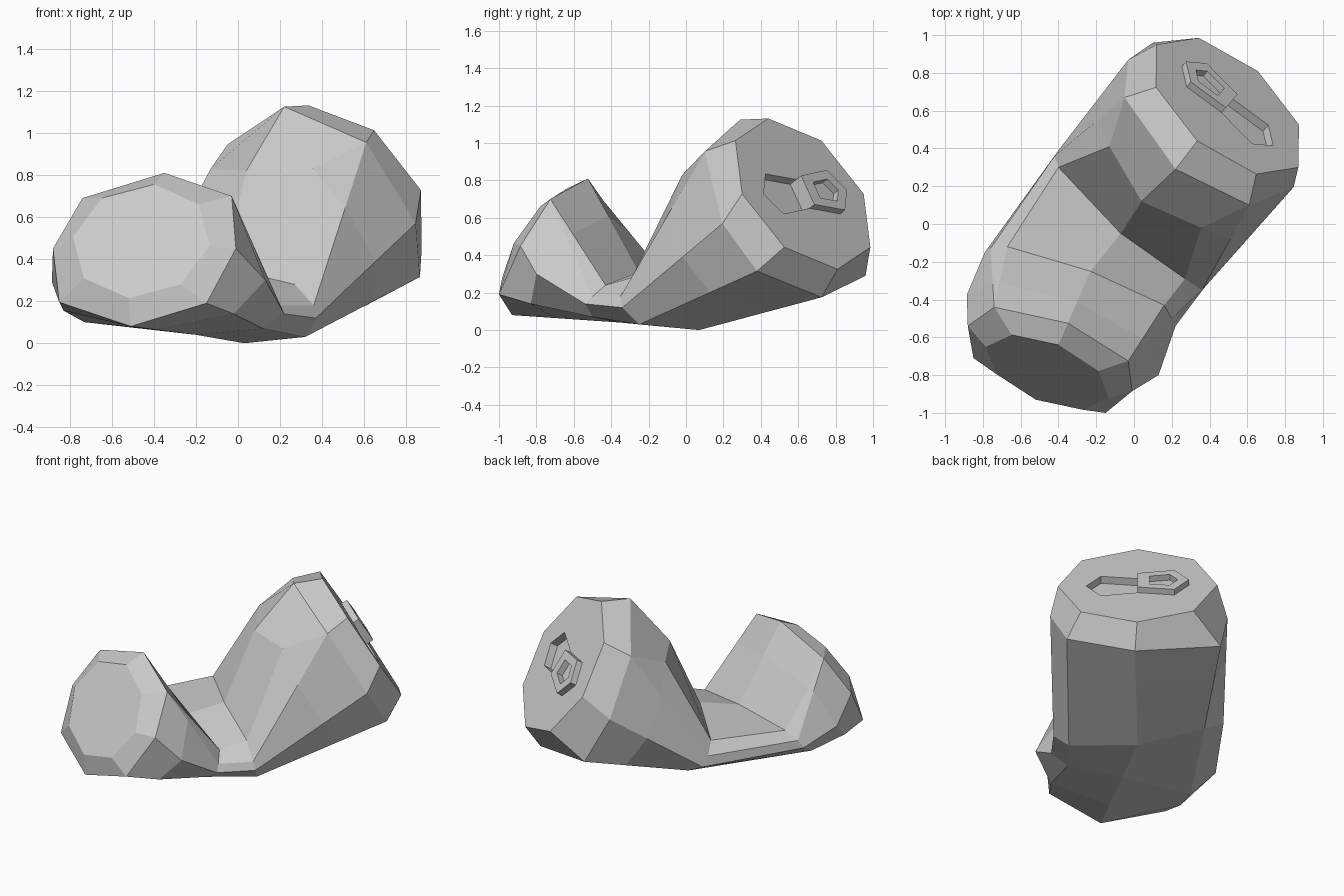
import bpy
import bmesh
from math import cos, sin, pi
from mathutils import Vector

default_cube = bpy.data.objects.get("Cube")
if default_cube:
    bpy.data.objects.remove(default_cube, do_unlink=True)

# One bare metal colour
metal = bpy.data.materials.new("bare_metal_grey")
metal.use_nodes = True
grey = (0.6, 0.6, 0.6, 1)
metal.diffuse_color = grey
metal.node_tree.nodes["Principled BSDF"].inputs["Base Color"].default_value = grey


def octagon(centre, up, side):
    """Octagon stretched along two axes, starting at the top."""
    c, u, s = Vector(centre), Vector(up), Vector(side)
    return [c + u * cos(pi * i / 4) + s * sin(pi * i / 4) for i in range(8)]


def points(*coords):
    return [Vector(c) for c in coords]


def with_creases(ring):
    """Repeat the two upper corners so that crease points can join them."""
    return ring[:1] + [ring[1]] + ring[1:] + [ring[7]]


def blend(first, second, factor):
    return [a.lerp(b, factor) for a, b in zip(first, second)]


def make_object(name, bm):
    bmesh.ops.recalc_face_normals(bm, faces=bm.faces)
    mesh = bpy.data.meshes.new(name)
    bm.to_mesh(mesh)
    bm.free()
    mesh.materials.append(metal)
    obj = bpy.data.objects.new(name, mesh)
    bpy.context.collection.objects.link(obj)
    return obj


def loft(name, rings, closed_loop=False):
    """Join rings with faces; cap both ends, or join the last to the first."""
    bm = bmesh.new()
    rows = []
    for ring in rings:
        known = {}
        row = []
        for p in ring:
            key = p.to_tuple(4)
            if key not in known:
                known[key] = bm.verts.new(p)
            row.append(known[key])
        rows.append(row)
    pairs = list(zip(rows, rows[1:]))
    if closed_loop:
        pairs.append((rows[-1], rows[0]))
    for low, high in pairs:
        n = len(low)
        for i in range(n):
            j = (i + 1) % n
            corners = list(dict.fromkeys((low[i], low[j], high[j], high[i])))
            if len(corners) > 2:
                bm.faces.new(corners)
    if not closed_loop:
        for row in (rows[0], rows[-1]):
            bm.faces.new(list(dict.fromkeys(row)))
    return make_object(name, bm)


# Base end: small flat cap and its chamfer
base_cap = octagon((-.46, -.785, .485), (.06, .145, .27), (.325, -.135, -.02))
base_rim = points(
    (-.35, -.525, .81), (-.03, -.725, .7), (-.01, -.885, .45), (-.15, -1, .19),
    (-.51, -.93, .08), (-.85, -.71, .195), (-.88, -.54, .45), (-.74, -.44, .69))

# Lid end: flat cap and its chamfer
lid_centre = Vector((.495, .625, .728))
lid_up = Vector((-.16, -.185, .403))
lid_side = Vector((.375, -.325, 0))
lid_cap = octagon(lid_centre, lid_up, lid_side)
lid_rim = points(
    (.22, .29, 1.125), (.61, .1, .955), (.845, .195, .57), (.865, .38, .315),
    (.6, .725, .175), (.1, .96, .29), (-.03, .87, .58), (-.05, .67, .945))

# Crushed middle: two flattened rings on either side of the fold
fold_front = points(
    (-.23, -.25, .31), (.16, -.43, .24), (.2, -.5, .18), (.22, -.54, .14),
    (.12, -.5, .07), (-.2, -.35, .04), (-.73, -.32, .1), (-.79, -.15, .2),
    (-.76, -.13, .25), (-.67, -.12, .3))
fold_back = points(
    (-.07, -.05, .36), (.27, -.29, .28), (.36, -.35, .18), (.37, -.34, .12),
    (.32, -.25, .03), (.03, .07, 0), (-.27, .36, .1), (-.4, .39, .17),
    (-.42, .36, .24), (-.4, .3, .32))

base_cap, base_rim, lid_rim, lid_cap = map(
    with_creases, (base_cap, base_rim, lid_rim, lid_cap))

# Dented walls between the fold and both ends
front_wall = blend(base_rim, fold_front, .4)
front_wall[3] = Vector((.13, -.8, .3))
front_wall[4] = Vector((-.02, -.83, .14))
front_wall[6] = Vector((-.83, -.54, .155))
front_wall[7] = Vector((-.885, -.375, .29))
back_wall = blend(fold_back, lid_rim, .6)
back_wall[0] = Vector((.04, .12, .82))
back_wall[1] = Vector((.355, -.02, .83))
back_wall[9] = Vector((-.13, .41, .83))

body = loft("can_body", [base_cap, base_rim, front_wall, fold_front,
                         fold_back, back_wall, lid_rim, lid_cap])

# Lid directions for the opening and the pull tab
up = lid_up.normalized()
side = lid_side.normalized()
out = up.cross(side).normalized()
if out.z < 0:
    out.negate()


def lid_shape(direction, height, scale=1):
    """Tapered pentagon that starts at the lid centre and points outwards."""
    outline = ((0, -.09), (0, .09), (.23, .125), (.32, 0), (.23, -.125))
    middle = .165
    return [lid_centre + out * height + up * across * scale
            + side * direction * (middle + (along - middle) * scale)
            for along, across in outline]


# Sunken drinking opening
cutter = loft("opening_cutter", [lid_shape(1, -.05), lid_shape(1, .05)])
cutter.hide_render = True
cutter.hide_viewport = True
cutter.display_type = 'WIRE'
cut = body.modifiers.new("opening", 'BOOLEAN')
cut.operation = 'DIFFERENCE'
cut.solver = 'EXACT'
cut.object = cutter

# Raised pull tab with a finger hole
loft("pull_tab", [lid_shape(-1, -.01), lid_shape(-1, .04),
                  lid_shape(-1, .04, .55), lid_shape(-1, -.01, .55)],
     closed_loop=True)
